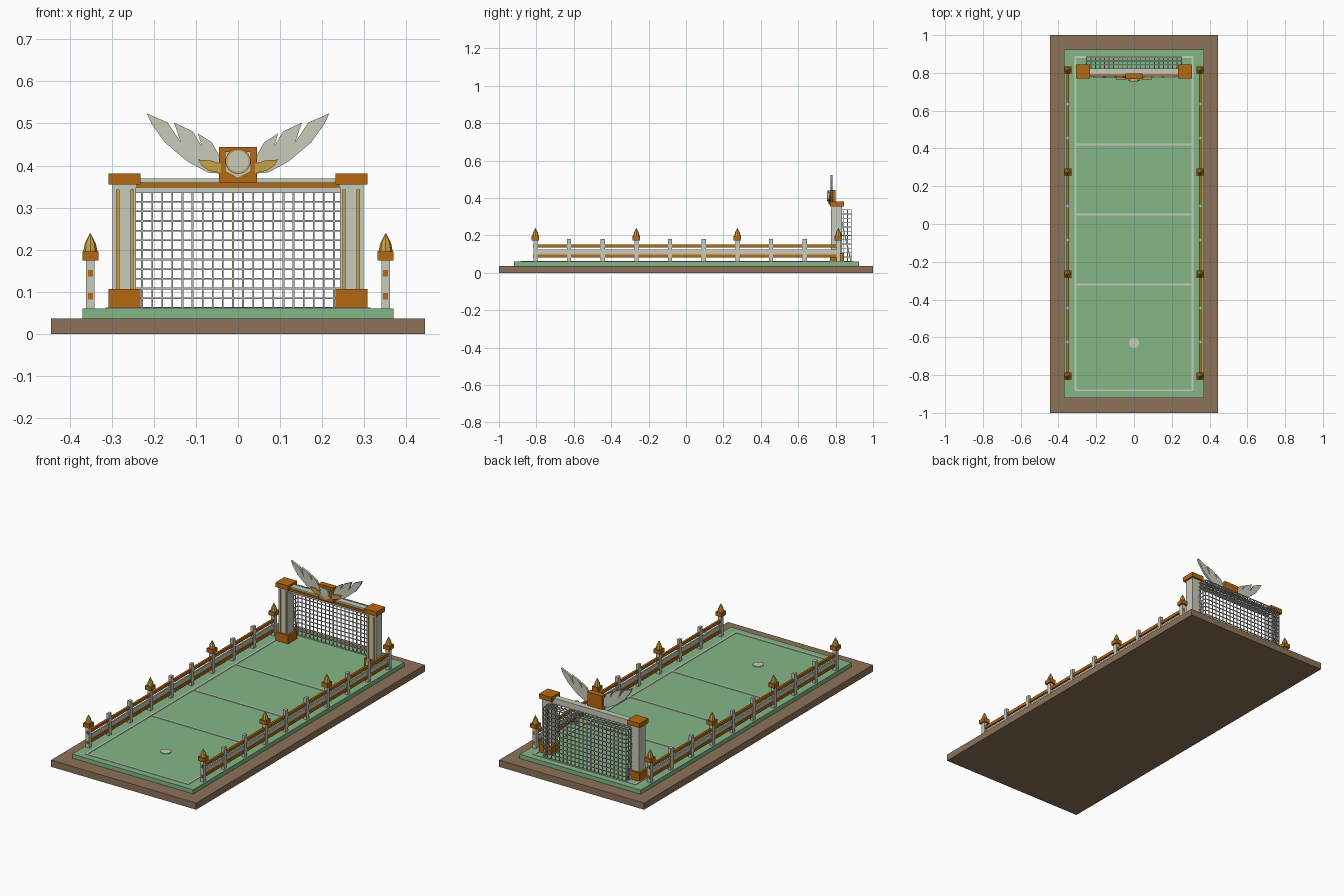
import bpy, bmesh, math
from mathutils import Matrix, Vector

if "Cube" in bpy.data.objects:
    bpy.data.objects.remove(bpy.data.objects["Cube"])


def material(name, rgb):
    m = bpy.data.materials.new(name)
    m.diffuse_color = (*rgb, 1)
    m.use_nodes = True
    m.node_tree.nodes["Principled BSDF"].inputs["Base Color"].default_value = m.diffuse_color
    return m


BROWN = material("brown_earth", (0.27, 0.17, 0.10))
GREEN = material("green_turf", (0.23, 0.47, 0.24))
PALE = material("pale_stone", (0.58, 0.60, 0.50))
ORANGE = material("burnt_orange", (0.47, 0.14, 0.006))
GOLD = material("old_gold", (0.58, 0.36, 0.06))
NET = material("net_grey", (0.50, 0.51, 0.47))


def finish(name, bm, mat):
    bmesh.ops.recalc_face_normals(bm, faces=bm.faces)
    me = bpy.data.meshes.new(name)
    bm.to_mesh(me)
    bm.free()
    me.materials.append(mat)
    ob = bpy.data.objects.new(name, me)
    bpy.context.collection.objects.link(ob)
    return ob


def boxes(name, mat, items, mirror=False):
    """Each item is (x0, x1, y0, y1, z0, z1); optionally repeated at -x."""
    bm = bmesh.new()
    for x0, x1, y0, y1, z0, z1 in items:
        for s in ((1, -1) if mirror else (1,)):
            c = Vector((s * (x0 + x1) / 2, (y0 + y1) / 2, (z0 + z1) / 2))
            size = (x1 - x0, y1 - y0, z1 - z0, 1)
            bmesh.ops.create_cube(bm, size=1, matrix=Matrix.Translation(c) @ Matrix.Diagonal(size))
    return finish(name, bm, mat)


def plate(name, mat, outline, y0, y1, sides=(1,)):
    """Front-facing (x, z) outline given thickness along y."""
    bm = bmesh.new()
    for s in sides:
        f = bm.faces.new([bm.verts.new((s * x, y0, z)) for x, z in outline])
        new = bmesh.ops.extrude_face_region(bm, geom=[f])["geom"]
        bmesh.ops.translate(bm, vec=(0, y1 - y0, 0),
                            verts=[v for v in new if isinstance(v, bmesh.types.BMVert)])
    bmesh.ops.recalc_face_normals(bm, faces=bm.faces)
    bmesh.ops.triangulate(bm, faces=[f for f in bm.faces if len(f.verts) > 4])
    return finish(name, bm, mat)


def circle(r, cx, cz, n):
    return [(cx + r * math.cos(2 * math.pi * i / n), cz + r * math.sin(2 * math.pi * i / n)) for i in range(n)]


# ground slab and turf
boxes("ground_slab", BROWN, [(-0.444, 0.444, -1, 1, 0, 0.037)])
boxes("turf", GREEN, [(-0.37, 0.37, -0.92, 0.925, 0.037, 0.06)])

# painted field lines and spot
lines = [(-0.315, 0.315, y - 0.005, y + 0.005, 0.059, 0.063) for y in (-0.88, -0.32, 0.05, 0.42, 0.885)]
lines += [(s * 0.31 - 0.005, s * 0.31 + 0.005, -0.885, 0.89, 0.059, 0.063) for s in (-1, 1)]
boxes("field_lines", PALE, lines)
bm = bmesh.new()
bmesh.ops.create_cone(bm, cap_ends=True, segments=24, radius1=0.027, radius2=0.027, depth=0.005,
                      matrix=Matrix.Translation((0, -0.63, 0.0615)))
finish("penalty_spot", bm, PALE)

# side fences
FX, ys = 0.351, [-0.805 + 0.18 * i for i in range(10)]
big, small = ys[::3], [y for i, y in enumerate(ys) if i % 3]
boxes("fence_main_posts", PALE, [(FX - 0.01, FX + 0.01, y - 0.011, y + 0.011, 0.06, 0.176) for y in big], True)
boxes("fence_small_posts", PALE, [(FX - 0.008, FX + 0.008, y - 0.011, y + 0.011, 0.06, 0.18) for y in small], True)
boxes("fence_caps", ORANGE, [(FX - 0.019, FX + 0.019, y - 0.02, y + 0.02, 0.174, 0.196) for y in big], True)
boxes("fence_rails", ORANGE, [(FX - 0.006, FX + 0.006, ys[0] - 0.013, ys[-1] + 0.013, z0, z1)
                              for z0, z1 in ((0.081, 0.097), (0.136, 0.152))], True)
boxes("fence_middle_rail", PALE, [(FX - 0.004, FX + 0.004, ys[0], ys[-1], 0.099, 0.124)], True)

# pointed finials on the main posts
bm = bmesh.new()
for y in big:
    for s in (-1, 1):
        for r1, r2, z0, z1 in ((0.017, 0.013, 0.195, 0.215), (0.013, 0.001, 0.215, 0.239)):
            bmesh.ops.create_cone(bm, cap_ends=True, segments=8, radius1=r1, radius2=r2, depth=z1 - z0,
                                  matrix=Matrix.Translation((s * FX, y, (z0 + z1) / 2)))
finish("fence_finials", bm, GOLD)

# goal posts with blocks and gold stripes
PX, PY = 0.27, 0.807
boxes("goal_posts", PALE, [(PX - 0.028, PX + 0.028, PY - 0.028, PY + 0.028, 0.06, 0.36)], True)
boxes("goal_post_bases", ORANGE, [(PX - 0.038, PX + 0.038, PY - 0.038, PY + 0.038, 0.06, 0.106)], True)
boxes("goal_post_caps", ORANGE, [(PX - 0.038, PX + 0.038, PY - 0.038, PY + 0.038, 0.355, 0.381)], True)
boxes("goal_post_stripes", GOLD, [(x - 0.004, x + 0.004, PY - 0.032, PY - 0.026, 0.106, 0.343)
                                  for x in (0.252, 0.286)], True)

# crossbar
boxes("crossbar", PALE, [(-0.245, 0.245, 0.79, 0.823, 0.335, 0.369)])
boxes("crossbar_band", ORANGE, [(-0.245, 0.245, 0.782, 0.792, 0.348, 0.36)])

# net: back, top and side panels of thin strands
X, Y0, Y1, Z0, Z1, T = 0.252, 0.822, 0.884, 0.062, 0.337, 0.002
net = []
for i in range(22):
    x = -X + 2 * X * i / 21
    net.append((x - T, x + T, Y1 - T, Y1 + T, Z0, Z1))
    net.append((x - T, x + T, Y0, Y1, Z1 - T, Z1 + T))
for i in range(13):
    z = Z0 + (Z1 - Z0) * i / 12
    net.append((-X, X, Y1 - T, Y1 + T, z - T, z + T))
    net += [(s * X - T, s * X + T, Y0, Y1, z - T, z + T) for s in (-1, 1)]
for y in (Y0, 0.843, 0.863):
    net.append((-X, X, y - T, y + T, Z1 - T, Z1 + T))
    net += [(s * X - T, s * X + T, y - T, y + T, Z0, Z1) for s in (-1, 1)]
boxes("goal_net", NET, net)

# slanted braces at the net sides
bm = bmesh.new()
a, b = Vector((0, 0.826, 0.30)), Vector((0, 0.882, 0.063))
for s in (-1, 1):
    mid = (a + b) / 2 + Vector((s * X, 0, 0))
    rot = (b - a).to_track_quat('Z', 'X').to_matrix().to_4x4()
    bmesh.ops.create_cube(bm, size=1, matrix=Matrix.Translation(mid) @ rot
                          @ Matrix.Diagonal((0.006, 0.006, (b - a).length, 1)))
finish("net_braces", bm, NET)

# crest block, shield and round badge
boxes("crest_block", ORANGE, [(-0.045, 0.045, 0.767, 0.798, 0.36, 0.444)])
plate("crest_shield", PALE, [(-0.031, 0.433), (0.031, 0.433), (0.031, 0.386), (0, 0.369), (-0.031, 0.386)],
      0.762, 0.768)
plate("crest_ring", GOLD, circle(0.03, 0, 0.41, 24), 0.757, 0.764)
plate("crest_disc", PALE, circle(0.025, 0, 0.41, 24), 0.754, 0.760)

# feathered wings and their gold roots
wing = [(0.04, 0.381), (0.071, 0.383), (0.121, 0.41), (0.174, 0.455), (0.205, 0.498), (0.217, 0.524),
        (0.167, 0.502), (0.136, 0.455), (0.152, 0.502), (0.107, 0.481), (0.086, 0.445), (0.095, 0.476),
        (0.062, 0.455), (0.04, 0.415)]
plate("wings", PALE, wing, 0.772, 0.784, (1, -1))
root = [(0.04, 0.382), (0.07, 0.388), (0.086, 0.40), (0.095, 0.414), (0.065, 0.412), (0.04, 0.404)]
plate("wing_roots", GOLD, root, 0.765, 0.774, (1, -1))
